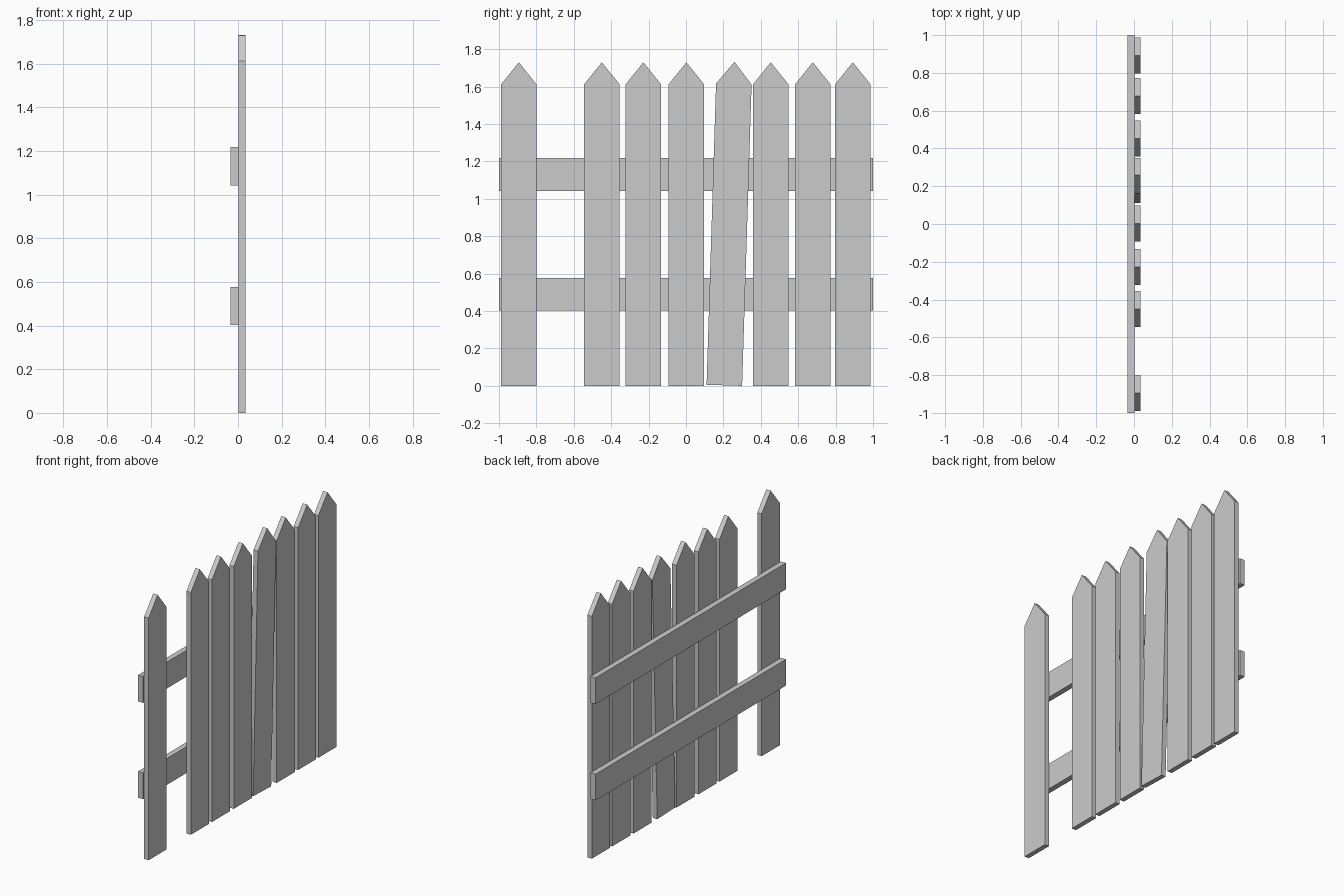
import bpy, bmesh
from math import radians

if "Cube" in bpy.data.objects:
    bpy.data.objects.remove(bpy.data.objects["Cube"])

X_BACK, X_JOIN, X_FRONT = -0.035, 0.002, 0.0345


def extrude_profile(name, profile, x0, x1):
    """Solid from a (y, z) outline, extruded along x from x0 to x1."""
    bm = bmesh.new()
    face = bm.faces.new([bm.verts.new((x0, y, z)) for y, z in profile])
    ext = bmesh.ops.extrude_face_region(bm, geom=[face])
    verts = [v for v in ext["geom"] if isinstance(v, bmesh.types.BMVert)]
    bmesh.ops.translate(bm, verts=verts, vec=(x1 - x0, 0, 0))
    bmesh.ops.recalc_face_normals(bm, faces=bm.faces)
    mesh = bpy.data.meshes.new(name)
    bm.to_mesh(mesh)
    bm.free()
    obj = bpy.data.objects.new(name, mesh)
    bpy.context.collection.objects.link(obj)
    return obj


# Horizontal rails behind the pickets
for name, z0, z1 in (("lower_rail", 0.402, 0.577), ("upper_rail", 1.043, 1.218)):
    extrude_profile(name, [(-1, z0), (1, z0), (1, z1), (-1, z1)], X_BACK, X_JOIN)

# Pointed pickets: (centre y, lift, lean in degrees), one gap and one leaning board
W = 0.095
picket = [(-W, 0), (W, 0), (W, 1.612), (0, 1.73), (-W, 1.612)]
boards = [(-0.894, 0, 0), (-0.45, 0, 0), (-0.228, 0, 0), (0.002, 0, 0),
          (0.205, 0.003, 1.8), (0.453, 0, 0), (0.678, 0, 0), (0.892, 0, 0)]
for i, (y, lift, lean) in enumerate(boards, 1):
    board = extrude_profile(f"picket_{i}", picket, X_JOIN, X_FRONT)
    board.location = (0, y, lift)
    board.rotation_euler.x = -radians(lean)
